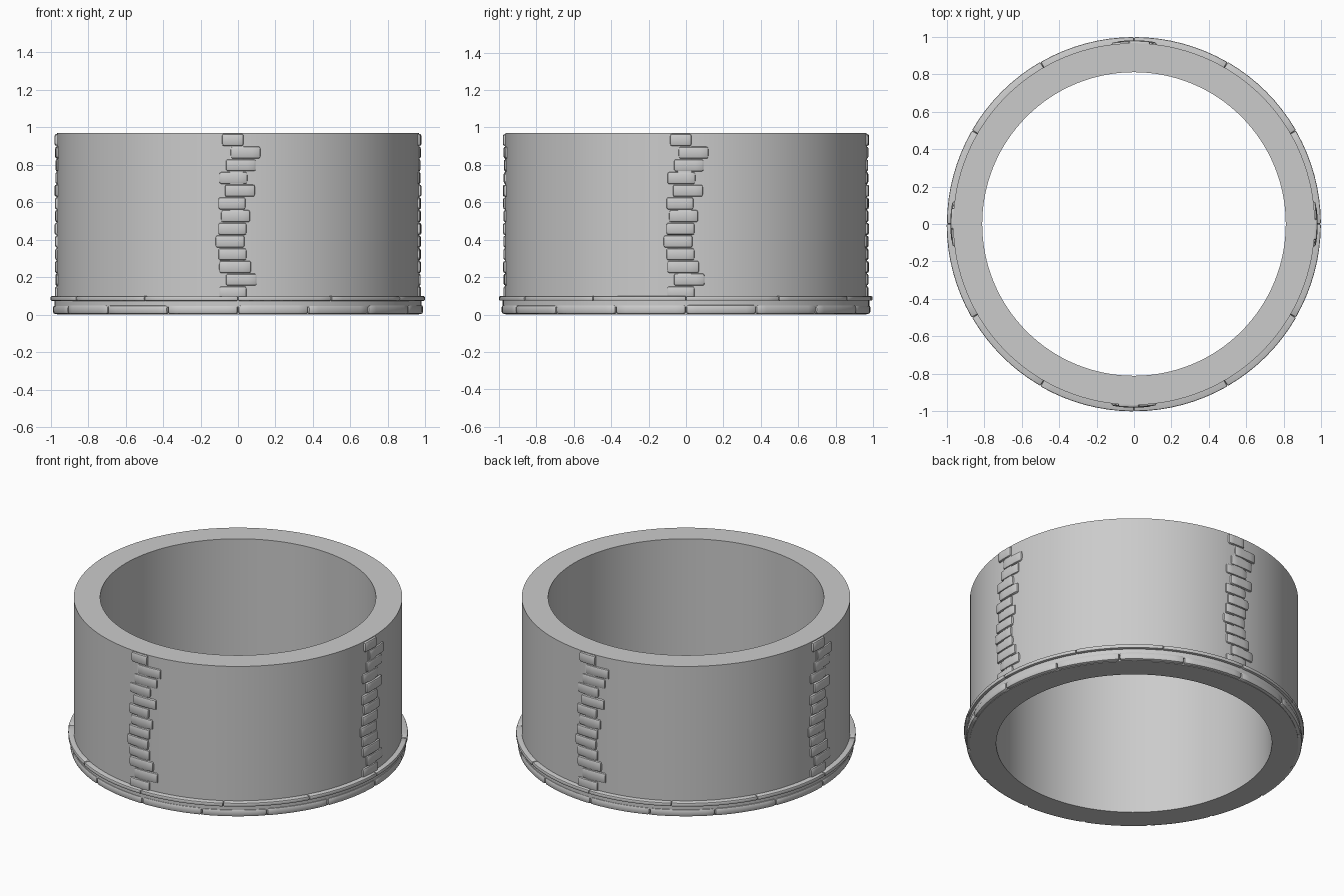
import bpy, bmesh, math, random

random.seed(4)
cube = bpy.data.objects.get("Cube")
if cube:
    bpy.data.objects.remove(cube, do_unlink=True)

stone = bpy.data.materials.new("grey stone")
stone.use_nodes = True
grey = (0.6, 0.6, 0.6, 1)
stone.diffuse_color = grey
stone.node_tree.nodes["Principled BSDF"].inputs["Base Color"].default_value = grey

WALL_R, INNER_R, HEIGHT = 0.965, 0.81, 0.97


def finish(bm, name):
    bmesh.ops.recalc_face_normals(bm, faces=bm.faces)
    mesh = bpy.data.meshes.new(name)
    bm.to_mesh(mesh)
    bm.free()
    mesh.materials.append(stone)
    obj = bpy.data.objects.new(name, mesh)
    bpy.context.collection.objects.link(obj)
    bpy.ops.object.select_all(action='DESELECT')
    obj.select_set(True)
    bpy.context.view_layer.objects.active = obj
    bpy.ops.object.shade_smooth_by_angle(angle=math.radians(35))


def point(bm, r, a, z):
    return bm.verts.new((r * math.cos(a), r * math.sin(a), z))


def ring(name, profile, steps=128):
    """Closed profile of (radius, height) turned around z."""
    bm = bmesh.new()
    loops = [[point(bm, r, math.tau * i / steps, z) for r, z in profile]
             for i in range(steps)]
    n = len(profile)
    for i in range(steps):
        a, b = loops[i], loops[(i + 1) % steps]
        for j in range(n):
            k = (j + 1) % n
            bm.faces.new((a[j], b[j], b[k], a[k]))
    finish(bm, name)


def arc_block(bm, r0, r1, a0, a1, z0, z1, bevel, steps):
    """Curved stone with rounded outer edges and ends."""
    da = bevel / r1
    stations = [(a0, bevel), (a0 + da * 0.3, bevel * 0.3)]
    for i in range(steps + 1):
        stations.append((a0 + da + (a1 - a0 - 2 * da) * i / steps, 0))
    stations += [(a1 - da * 0.3, bevel * 0.3), (a1, bevel)]
    loops = []
    for a, inset in stations:
        lo, hi, out = z0 + inset, z1 - inset, r1 - inset
        b = min(bevel, (hi - lo) * 0.45)
        section = [(r0, lo), (out - b, lo), (out - b * 0.3, lo + b * 0.3), (out, lo + b),
                   (out, hi - b), (out - b * 0.3, hi - b * 0.3), (out - b, hi), (r0, hi)]
        loops.append([point(bm, r, a, z) for r, z in section])
    for a, b in zip(loops, loops[1:]):
        for j in range(8):
            k = (j + 1) % 8
            bm.faces.new((a[j], b[j], b[k], a[k]))
    bm.faces.new(loops[0])
    bm.faces.new(loops[-1])


def course(name, count, radius, z0, z1, bevel):
    """Ring of curved stones with narrow joints."""
    bm = bmesh.new()
    step = math.tau / count
    for i in range(count):
        arc_block(bm, 0.94, radius - random.uniform(0, 0.003), i * step + 0.001,
                  (i + 1) * step - 0.001, z0, z1 - random.uniform(0, 0.003), bevel, 8)
    finish(bm, name)


# Thick round wall
ring("wall", [(INNER_R, 0), (WALL_R, 0), (WALL_R, HEIGHT), (INNER_R, HEIGHT)])

# Base moulding: lower stones, recessed band, projecting lip
course("base_lower_course", 16, 0.988, 0.003, 0.052, 0.012)
ring("base_recess", [(0.94, 0.04), (0.98, 0.04), (0.98, 0.08), (0.94, 0.08)])
course("base_upper_course", 12, 1.0, 0.074, 0.1, 0.006)

# Four columns of projecting stones, listed upward by left edge and width
stones = [(-0.10, 0.145), (-0.065, 0.165), (-0.10, 0.17), (-0.105, 0.15), (-0.12, 0.155),
          (-0.105, 0.15), (-0.09, 0.155), (-0.105, 0.145), (-0.07, 0.16), (-0.10, 0.15),
          (-0.065, 0.16), (-0.04, 0.16), (-0.085, 0.115)]
row = (HEIGHT - 0.003 - 0.085) / len(stones)
bm = bmesh.new()
for i, (left, width) in enumerate(stones):
    z = 0.085 + i * row
    radius = 0.977 + random.uniform(-0.003, 0.003)
    for side in range(4):
        a = side * math.pi / 2 + left / WALL_R
        arc_block(bm, 0.95, radius, a, a + width / WALL_R,
                  z + 0.002, z + row - 0.002, 0.01, 4)
finish(bm, "stone_columns")

# Mortar strip behind each column
bm = bmesh.new()
for side in range(4):
    a = side * math.pi / 2
    arc_block(bm, 0.95, 0.968, a - 0.045, a + 0.03, 0.09, HEIGHT - 0.005, 0.002, 4)
finish(bm, "column_backing")
